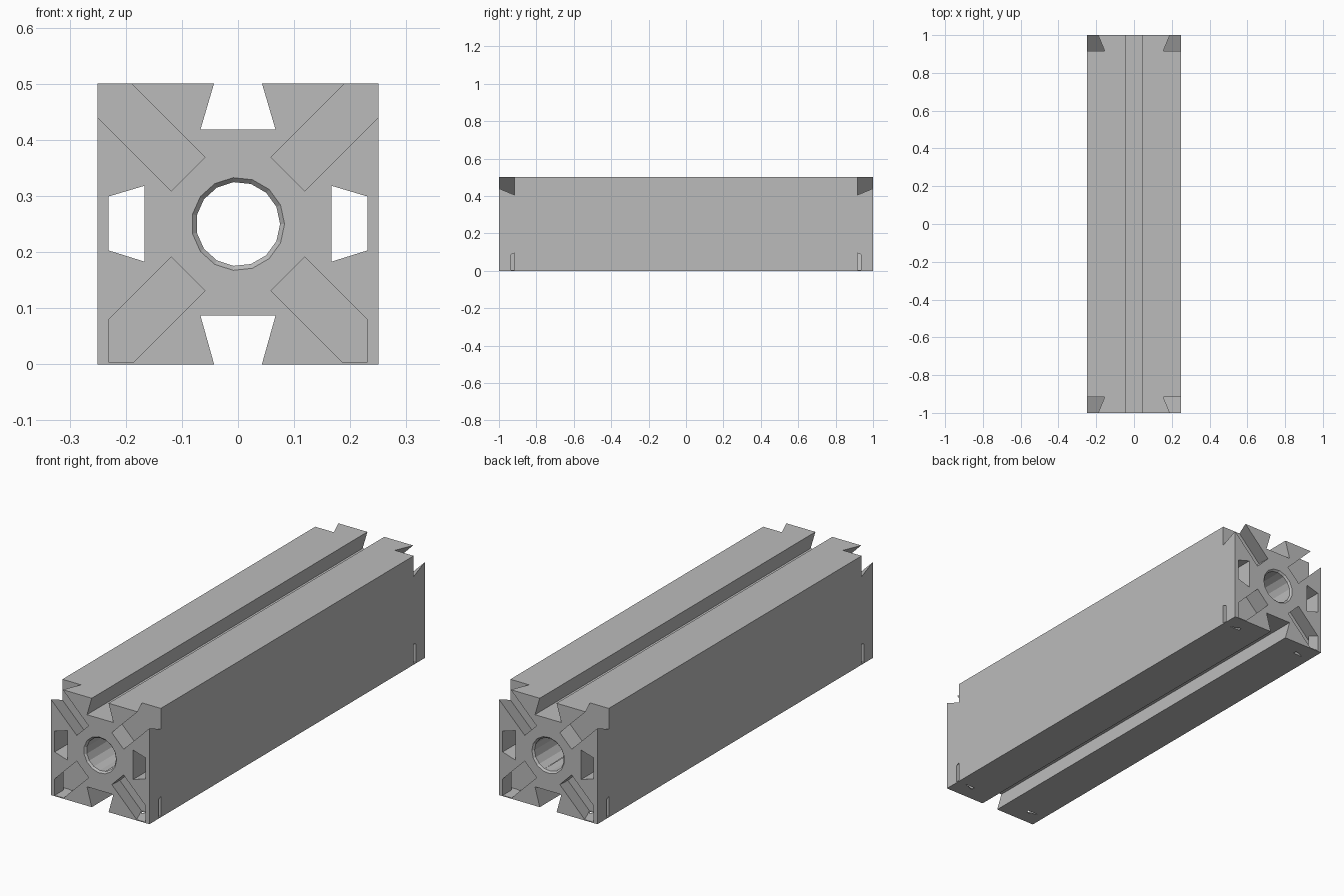
import bpy, bmesh, math

cube = bpy.data.objects.get("Cube")
if cube:
    bpy.data.objects.remove(cube, do_unlink=True)

MID = 0.25       # height of the beam axis
END = 1.0        # half length
OVER = 0.02      # how far cutters overshoot the surface

grey = bpy.data.materials.new("light grey")
grey.use_nodes = True
colour = (0.5, 0.5, 0.5, 1)
grey.diffuse_color = colour
grey.node_tree.nodes["Principled BSDF"].inputs["Base Color"].default_value = colour


def loft(name, start, end, y0, y1):
    """Solid between two (x, z) outlines placed at y0 and y1."""
    bm = bmesh.new()
    a = [bm.verts.new((x, y0, z)) for x, z in start]
    b = [bm.verts.new((x, y1, z)) for x, z in end]
    bm.faces.new(a)
    bm.faces.new(b[::-1])
    for i in range(len(a)):
        j = (i + 1) % len(a)
        bm.faces.new((a[j], a[i], b[i], b[j]))
    bmesh.ops.recalc_face_normals(bm, faces=bm.faces)
    mesh = bpy.data.meshes.new(name)
    bm.to_mesh(mesh)
    bm.free()
    mesh.materials.append(grey)
    obj = bpy.data.objects.new(name, mesh)
    bpy.context.collection.objects.link(obj)
    return obj


def prism(name, outline, y0=-END - OVER, y1=END + OVER):
    return loft(name, outline, outline, y0, y1)


def rect(x0, x1, z0, z1):
    return [(x0, z0), (x1, z0), (x1, z1), (x0, z1)]


def circle(r, sides=15):
    turn = 2 * math.pi / sides
    return [(r * math.cos(i * turn), MID + r * math.sin(i * turn)) for i in range(sides)]


def cut(target, cutter):
    """Subtract the cutter, bake the result and discard the cutter."""
    mod = target.modifiers.new("cut", "BOOLEAN")
    mod.operation = "DIFFERENCE"
    mod.solver = "EXACT"
    mod.object = cutter
    graph = bpy.context.evaluated_depsgraph_get()
    mesh = bpy.data.meshes.new_from_object(target.evaluated_get(graph))
    target.modifiers.clear()
    target.data = mesh
    bpy.data.objects.remove(cutter, do_unlink=True)


# Square beam
beam = prism("beam", rect(-0.25, 0.25, 0, 0.5), -END, END)

# Dovetail grooves along top and bottom
cut(beam, prism("top_groove", [(-0.037, 0.52), (-0.067, 0.418), (0.067, 0.418), (0.037, 0.52)]))
cut(beam, prism("bottom_groove", [(-0.037, -0.02), (0.037, -0.02), (0.067, 0.087), (-0.067, 0.087)]))

# Closed dovetail channels behind both side walls
for s in (-1, 1):
    cut(beam, prism("side_channel", [(s * 0.167, 0.183), (s * 0.231, 0.203),
                                     (s * 0.231, 0.299), (s * 0.167, 0.318)]))

# Round bore with chamfered mouths
cut(beam, prism("bore", circle(0.075)))
for e in (-1, 1):
    cut(beam, loft("bore_chamfer", circle(0.091), circle(0.067), e * 1.008, e * 0.984))


def slot_outline(sx, sz, half):
    """Strip running outward along one diagonal."""
    d = math.sqrt(0.5)
    corners = [(0.126, -half), (0.5, -half), (0.5, half), (0.126, half)]
    return [(sx * d * (s - w), MID + sz * d * (s + w)) for s, w in corners]


# Diagonal dovetail slots in both end faces
for e in (-1, 1):
    for sx in (-1, 1):
        for sz in (-1, 1):
            slot = loft("slot", slot_outline(sx, sz, 0.0366), slot_outline(sx, sz, 0.067),
                        e * (END + OVER), e * 0.917)
            if sz < 0:
                # Lower slots stop at a thin outer wall, leaving a slit at full depth
                x0, x1 = sorted((sx * 0.231, sx * 0.6))
                y0, y1 = sorted((e * 0.935, e * 1.1))
                cut(slot, prism("wall_guard", rect(x0, x1, -0.3, 0.3), y0, y1))
                cut(slot, prism("floor_guard", rect(-0.7, 0.7, -0.4, 0.004)))
            cut(beam, slot)

        # Small triangular slit through the floor
        wide = [(sx * 0.157, -0.01), (sx * 0.21, -0.01), (sx * 0.21, 0.01), (sx * 0.157, 0.01)]
        narrow = [(sx * 0.16, -0.01), (sx * 0.165, -0.01), (sx * 0.165, 0.01), (sx * 0.16, 0.01)]
        cut(beam, loft("floor_slit", wide, narrow, e * 0.918, e * 0.935))

beam.name = "slotted_beam"
